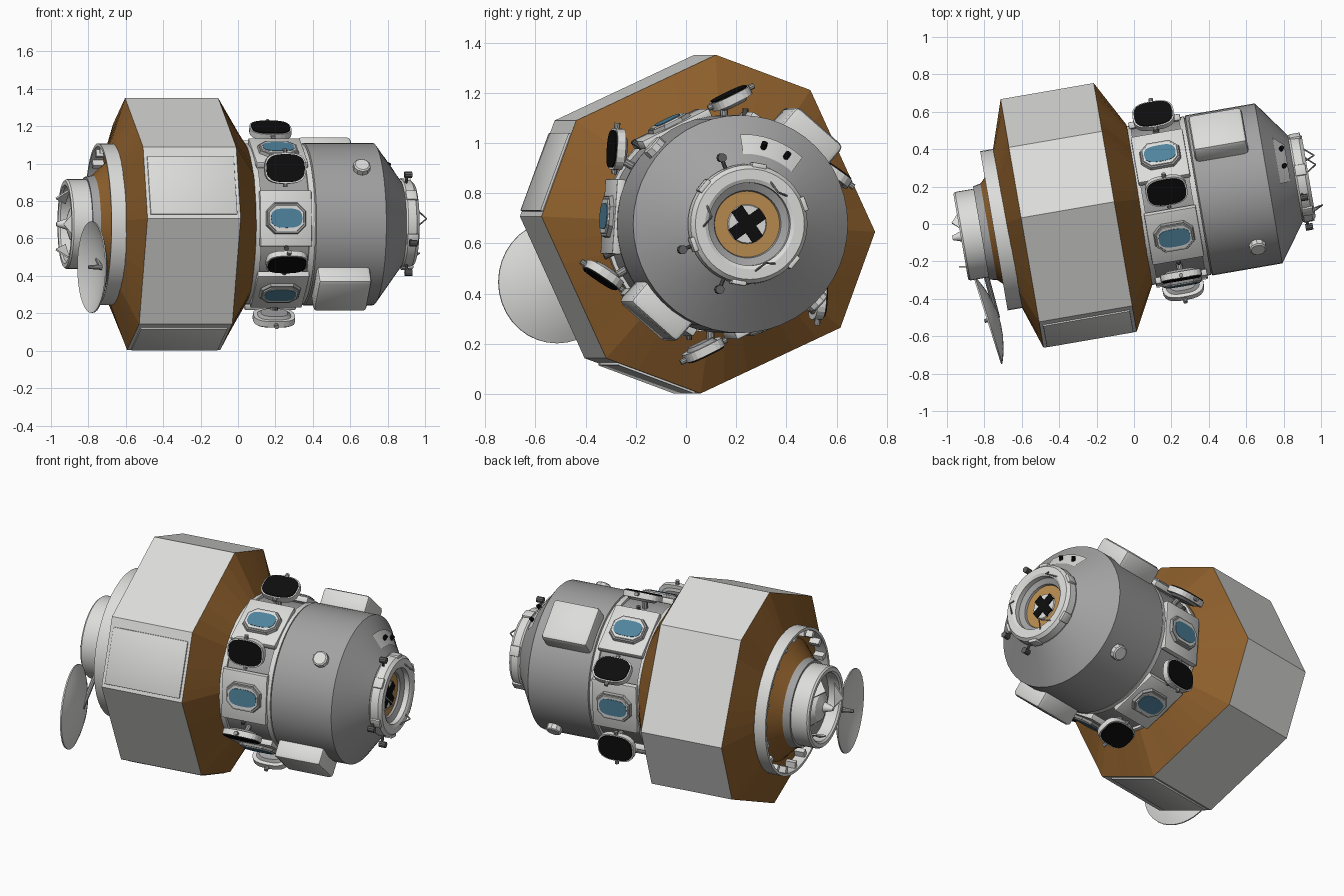
import bpy, bmesh, math
from mathutils import Matrix, Vector

if "Cube" in bpy.data.objects:
    bpy.data.objects.remove(bpy.data.objects["Cube"])

T = Matrix.Translation
# Local frame: x runs along the hull axis, which is turned slightly about z
HULL = T((0, 0.093, 0.677)) @ Matrix.Rotation(math.radians(9.8), 4, 'Z')


def material(name, *rgb):
    m = bpy.data.materials.new(name)
    m.diffuse_color = (*rgb, 1)
    m.use_nodes = True
    m.node_tree.nodes["Principled BSDF"].inputs["Base Color"].default_value = m.diffuse_color
    return m


WHITE = material("panel white", .72, .72, .71)
GREY = material("hull grey", .36, .36, .36)
BROWN = material("foil brown", .27, .115, .025)
GOLD = material("gold", .5, .27, .08)
BLUE = material("window blue", .08, .23, .34)
BLACK = material("black", .004, .004, .004)
DARK = material("dark grey", .12, .12, .12)


def finish(name, bm, mat, M, smooth=True):
    bmesh.ops.recalc_face_normals(bm, faces=bm.faces)
    me = bpy.data.meshes.new(name)
    bm.to_mesh(me)
    bm.free()
    me.materials.append(mat)
    ob = bpy.data.objects.new(name, me)
    bpy.context.collection.objects.link(ob)
    ob.matrix_world = M
    if smooth:
        bpy.ops.object.select_all(action='DESELECT')
        ob.select_set(True)
        bpy.context.view_layer.objects.active = ob
        bpy.ops.object.shade_smooth_by_angle(angle=math.radians(25))
    return ob


def loft(bm, rings):
    """Skin a list of equally long closed rings of points."""
    vs = [[bm.verts.new(p) for p in ring] for ring in rings]
    for a, b in zip(vs, vs[1:]):
        n = len(a)
        for i in range(n):
            bm.faces.new((a[i], a[(i + 1) % n], b[(i + 1) % n], b[i]))
    return vs


def circle(x, r, n=48):
    return [(x, r * math.cos(math.tau * i / n), r * math.sin(math.tau * i / n)) for i in range(n)]


def lathe(name, profile, mat, M=HULL, n=48, caps=True):
    bm = bmesh.new()
    vs = loft(bm, [circle(x, r, n) for x, r in profile])
    if caps:
        bm.faces.new(vs[0])
        bm.faces.new(vs[-1])
    return finish(name, bm, mat, M)


def band(name, profile, mat, M=HULL, n=48):
    """Closed profile swept round the axis: hollow ring."""
    return lathe(name, profile + profile[:1], mat, M, n, caps=False)


def box(name, size, mat, M, bevel=0.0):
    bm = bmesh.new()
    bmesh.ops.create_cube(bm, size=1, matrix=Matrix.Diagonal((*size, 1)))
    if bevel:
        bmesh.ops.bevel(bm, geom=bm.edges[:], offset=bevel, segments=2, profile=.5, affect='EDGES')
    return finish(name, bm, mat, M)


def plate(name, outline, z0, z1, mat, M, taper=1.0):
    bm = bmesh.new()
    vs = loft(bm, [[(x * s, y * s, z) for x, y in outline] for z, s in ((z0, 1), (z1, taper))])
    bm.faces.new(vs[0])
    bm.faces.new(vs[1])
    return finish(name, bm, mat, M, False)


def rod(name, a, b, r, mat, M=HULL, r2=None):
    a, b = Vector(a), Vector(b)
    d = b - a
    return lathe(name, [(0, r), (d.length, r if r2 is None else r2)], mat,
                 M @ T(a) @ d.to_track_quat('X', 'Z').to_matrix().to_4x4(), 10)


def turn(deg):
    """Rotate so that local z points outward at this angle round the hull."""
    return Matrix.Rotation(math.radians(deg - 90), 4, 'X')


def polar(x, r, deg):
    t = math.radians(deg)
    return Vector((x, r * math.cos(t), r * math.sin(t)))


def chamfered(a, b, c):
    return [(a, -b + c), (a, b - c), (a - c, b), (-a + c, b),
            (-a, b - c), (-a, -b + c), (-a + c, -b), (a - c, -b)]


def oval(a, b, n=24, e=.7):
    pw = lambda v: math.copysign(abs(v) ** e, v)
    return [(a * pw(math.cos(math.tau * i / n)), b * pw(math.sin(math.tau * i / n))) for i in range(n)]


# Eight-sided service section: alternating wide and narrow panels
angles = sorted([-2.6 + 90 * k for k in range(4)] + [52.3 + 90 * k for k in range(4)])
OCT = HULL @ T((0, .013, 0))


def octagon_ring(x, r, per=6):
    """Octagon outline with extra points along each side so it can loft to a circle."""
    pts = []
    for i, a in enumerate(angles):
        p, q = polar(x, r, a), polar(x, r, angles[(i + 1) % 8])
        pts += [p.lerp(q, k / per) for k in range(per)]
    return pts


def round_ring(x, r):
    return [Vector((x, *(Vector((p.y, p.z)).normalized() * r))) for p in octagon_ring(x, 1)]


bm = bmesh.new()
loft(bm, [octagon_ring(-.605, .675, 1), octagon_ring(-.10, .675, 1)])
finish("octagonal_panels", bm, WHITE, OCT, False)
for name, x0, x1, r in (("rear_foil", -.605, -.69, .42), ("front_foil", -.10, .035, .425)):
    bm = bmesh.new()
    vs = loft(bm, [octagon_ring(x0, .675), round_ring(x1, r)])
    bm.faces.new(vs[1])
    finish(name, bm, BROWN, OCT, False)

# Raised cover plates on two of the narrow panels
for mid in (159.6, -110.2):
    apothem = .675 * math.cos(math.radians(17.55))
    box("panel_cover", (.47, .33, .012), WHITE, OCT @ turn(mid) @ T((-.352, -.02, apothem + .003)), .003)

# Rear end: open skirt ring, foil cone, engine collar
band("rear_skirt", [(-.76, .432), (-.66, .432), (-.66, .415), (-.76, .415)], WHITE)
for k in range(20):
    box("skirt_rib", (.07, .03, .045), WHITE, HULL @ turn(k * 18) @ T((-.715, 0, .40)))
lathe("rear_cone", [(-.68, .37), (-.70, .345), (-.80, .25)], BROWN)
band("rear_step", [(-.83, .253), (-.785, .262), (-.785, .2), (-.83, .2)], GREY)
band("rear_collar", [(-.94, .232), (-.93, .24), (-.80, .24), (-.80, .2), (-.93, .2), (-.94, .21)], WHITE)
lathe("rear_bulkhead", [(-.86, .205), (-.84, .205)], GREY)
lathe("rear_probe", [(-.85, .13), (-.91, .085), (-.93, .03), (-.985, .012)], WHITE, n=16)


# Guide petals on both ends
def petals(x0, x1, r, first, mat):
    for k in range(3):
        d = first + 120 * k
        bm = bmesh.new()
        base = [polar(x0, r, d - 24), polar(x0, r, d + 24), polar(x1, r * .86, d)]
        v = [bm.verts.new(p) for p in base] + [bm.verts.new(p * 1) for p in
             [polar(x0, r - .01, d - 24), polar(x0, r - .01, d + 24), polar(x1, r * .86 - .01, d)]]
        for f in ((0, 1, 2), (5, 4, 3), (0, 3, 4, 1), (1, 4, 5, 2), (2, 5, 3, 0)):
            bm.faces.new([v[i] for i in f])
        finish("guide_petal", bm, mat, HULL, False)


petals(-.91, -.975, .19, 60, WHITE)

# Dish antenna with its arm and feed
n = Vector((-.953, -.303, 0))
DISH = T((-.785, -.515, .447)) @ n.to_track_quat('X', 'Z').to_matrix().to_4x4()
cup = [(-.058 * (1 - (r / .245) ** 2), r) for r in (.245, .21, .16, .1, .04, .005)]
band("dish", cup + [(x - .008, r) for x, r in reversed(cup)], WHITE, DISH, 36)
rod("dish_feed", (-.06, 0, 0), (.015, 0, 0), .016, GREY, DISH, .01)
ARM = Matrix.Identity(4)
rod("dish_arm", (-.73, -.5, .45), (-.80, -.24, .58), .014, GREY, ARM)

# Window section
lathe("window_section", [(0, .415), (.35, .415)], GREY)
for x in (.04, .33):
    band("section_band", [(x - .015, .43), (x + .015, .43), (x + .015, .40), (x - .015, .40)], WHITE)
for k in range(6):
    a = -4 + 60 * k
    W = HULL @ turn(a) @ T((.185, 0, 0))
    box("window_panel", (.28, .30, .035), WHITE, W @ T((0, 0, .422)), .006)
    plate("window_frame", chamfered(.11, .085, .045), .435, .455, GREY, W, .93)
    plate("window_rim", chamfered(.095, .07, .038), .455, .460, WHITE, W, .97)
    plate("window_glass", oval(.085, .052), .458, .4625, BLUE, W)
    # Opened cover, kept parallel to its window
    C = HULL @ T(polar(.185, .508, a + 28)) @ turn(a + 60)
    plate("cover_shell", oval(.112, .083), -.022, .012, WHITE, C)
    plate("cover_back", oval(.09, .062), -.022, -.036, GREY, C, .8)
    plate("cover_face", oval(.104, .075), .012, .018, BLACK, C)
    rod("cover_pin", (0, -.1, 0), (0, .105, 0), .012, GREY, C)
    rod("cover_arm", polar(.185, .41, a + 30), polar(.185, .5, a + 31), .016, GREY)
    rod("cover_latch", polar(.185, .43, a + 19), polar(.185, .475, a + 20), .012, DARK)

# Main hull and nose cone
lathe("main_hull", [(.345, .42), (.352, .434), (.73, .434), (.875, .235)], GREY)
for a in (49, 229):
    box("equipment_box", (.29, .25, .13), WHITE, HULL @ turn(a) @ T((.51, 0, .452)), .022)
for a in (137, 317):
    K = HULL @ T((.615, 0, 0)) @ turn(a) @ Matrix.Rotation(-math.pi / 2, 4, 'Y')
    lathe("side_knob", [(.42, .046), (.462, .046), (.468, .038)], WHITE, K, 10)

# Curved patch with two sensors on the nose cone
bm = bmesh.new()
cols = [[bm.verts.new(polar(x, r, a)) for x, r in ((.792, .358), (.848, .28))]
        for a in range(48, 93, 4)]
for p, q in zip(cols, cols[1:]):
    bm.faces.new((p[0], q[0], q[1], p[1]))
finish("nose_patch", bm, WHITE, HULL)
for a in (58, 76):
    rod("nose_sensor", polar(.82, .31, a), polar(.835, .335, a), .012, BLACK)

# Docking ring with recessed port
band("docking_ring", [(.865, .225), (.885, .24), (.93, .236), (.948, .22), (.948, .18), (.94, .165),
                      (.87, .165), (.865, .17)], WHITE)
band("port_lip", [(.878, .166), (.91, .166), (.895, .135), (.878, .13)], GREY)
lathe("port_floor", [(.876, .166), (.882, .166)], GOLD)
lathe("port_hatch", [(.88, .08), (.888, .075)], WHITE, n=24)
for a in (35, 125):
    box("port_cross", (.012, .05, .15), BLACK, HULL @ turn(a) @ T((.888, 0, 0)))
for k in range(6):
    box("ring_clamp", (.06, .06, .02), WHITE, HULL @ turn(20 + 60 * k) @ T((.91, 0, .236)), .005)
for k in range(3):
    a = 50 + 120 * k
    for s in (-14, 14):
        rod("guide_wire", polar(.94, .19, a + s), polar(.995, .165, a), .004, GREY)

# Stalk lamps round the docking ring
for a in (112, 201, 246):
    rod("lamp_stalk", polar(.895, .22, a), polar(.90, .285, a), .008, DARK)
    rod("lamp_head", polar(.885, .285, a), polar(.925, .285, a), .018, DARK)
